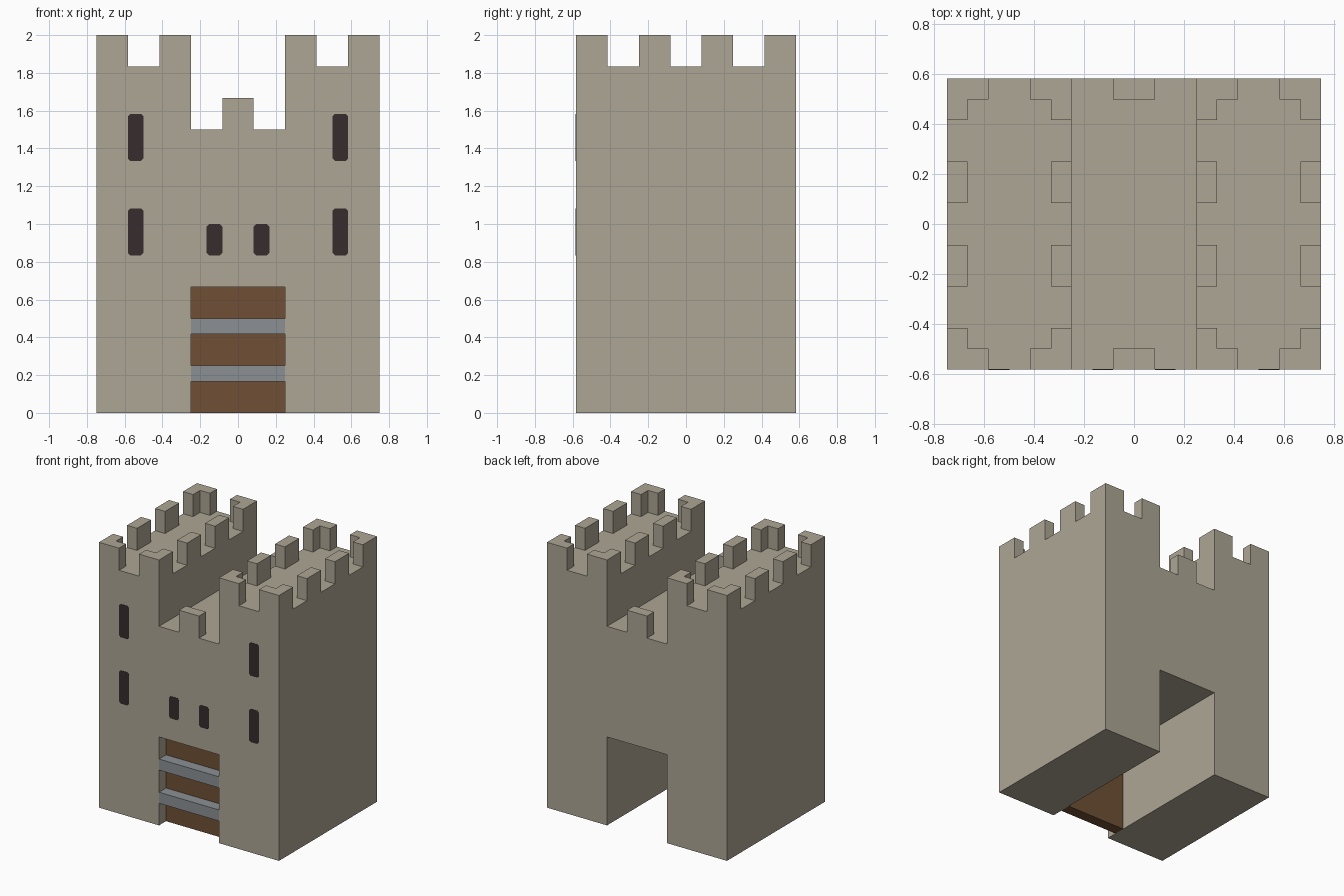
import bpy
import bmesh
from mathutils import Vector

if "Cube" in bpy.data.objects:
    bpy.data.objects.remove(bpy.data.objects["Cube"], do_unlink=True)

U = 1 / 12          # building module
FRONT = -7 * U      # front wall plane


def material(name, rgb):
    m = bpy.data.materials.new(name)
    m.use_nodes = True
    m.diffuse_color = (*rgb, 1)
    bsdf = m.node_tree.nodes["Principled BSDF"]
    bsdf.inputs["Base Color"].default_value = (*rgb, 1)
    bsdf.inputs["Roughness"].default_value = 0.9
    return m


stone = material("stone", (0.42, 0.38, 0.30))
wood = material("brown wood", (0.16, 0.08, 0.035))
iron = material("grey iron", (0.26, 0.28, 0.295))
dark = material("dark opening", (0.037, 0.025, 0.027))


def prism(name, outline, start, end, mat, upright=False, open_base=False):
    """Extrude an outline along y, or along z when upright."""
    def place(p, d):
        return Vector((p[0], p[1], d)) if upright else Vector((p[0], d, p[1]))
    bm = bmesh.new()
    base = bm.faces.new([bm.verts.new(place(p, start)) for p in outline])
    top = bmesh.ops.extrude_face_region(bm, geom=[base], use_keep_orig=True)
    moved = [v for v in top["geom"] if isinstance(v, bmesh.types.BMVert)]
    bmesh.ops.translate(bm, verts=moved, vec=place((0, 0), end - start))
    bmesh.ops.recalc_face_normals(bm, faces=bm.faces)
    if open_base:
        bmesh.ops.delete(bm, geom=[base], context='FACES_ONLY')
    mesh = bpy.data.meshes.new(name)
    bm.to_mesh(mesh)
    bm.free()
    mesh.materials.append(mat)
    obj = bpy.data.objects.new(name, mesh)
    bpy.context.collection.objects.link(obj)
    return obj


def rect(a, b, c, d):
    return [(a, b), (c, b), (c, d), (a, d)]


# Walls: two towers joined by a lower gatehouse over an open passage
half = [(3, 0), (9, 0), (9, 22), (3, 22), (3, 18)]
profile = half + [(-x, z) for x, z in reversed(half)] + [(-3, 8), (3, 8)]
prism("castle_walls", [(x * U, z * U) for x, z in profile], FRONT, -FRONT, stone)

# Tower battlements: L-shaped corners and two blocks along each side
corner = [(0, 0), (2, 0), (2, 1), (1, 1), (1, 2), (0, 2)]
for side, label in ((1, "left"), (-1, "right")):
    for edge, inward in ((9, -1), (3, 1)):
        place = "outer" if inward < 0 else "inner"
        for sy, end in ((-1, "front"), (1, "back")):
            pts = [(side * (edge + inward * x) * U, sy * (7 - y) * U) for x, y in corner]
            prism(f"{label}_{place}_{end}_corner_merlon", pts, 22 * U, 24 * U,
                  stone, upright=True, open_base=True)
            block = rect(side * edge * U, sy * U,
                         side * (edge + inward) * U, sy * 3 * U)
            prism(f"{label}_{place}_{end}_side_merlon", block, 22 * U, 24 * U,
                  stone, upright=True, open_base=True)

# Gatehouse battlements
for sy, end in ((-1, "front"), (1, "back")):
    prism(f"gatehouse_{end}_merlon", rect(-U, sy * 6 * U, U, sy * 7 * U),
          18 * U, 20 * U, stone, upright=True, open_base=True)

# Recessed door with two iron bands flush with the wall
prism("door", rect(-3 * U, 0, 3 * U, 8 * U), -6 * U, -5 * U, wood)
for z, label in ((2, "lower"), (5, "upper")):
    prism(f"{label}_door_band", rect(-3 * U, z * U, 3 * U, (z + 1) * U),
          FRONT, -6 * U, iron)

# Arrow slits: thin plates with clipped corners
CLIP = 0.014
for label, x, z, height in (("lower_tower", 6, 10, 3), ("upper_tower", 6, 16, 3),
                            ("gatehouse", 1, 10, 2)):
    a, c, b, d = x * U, (x + 1) * U, z * U, (z + height) * U
    slit = [(a + CLIP, b), (c - CLIP, b), (c, b + CLIP), (c, d - CLIP),
            (c - CLIP, d), (a + CLIP, d), (a, d - CLIP), (a, b + CLIP)]
    for side, name in ((1, "left"), (-1, "right")):
        prism(f"{name}_{label}_slit", [(side * px, pz) for px, pz in slit],
              FRONT - 0.002, FRONT + 0.002, dark)
